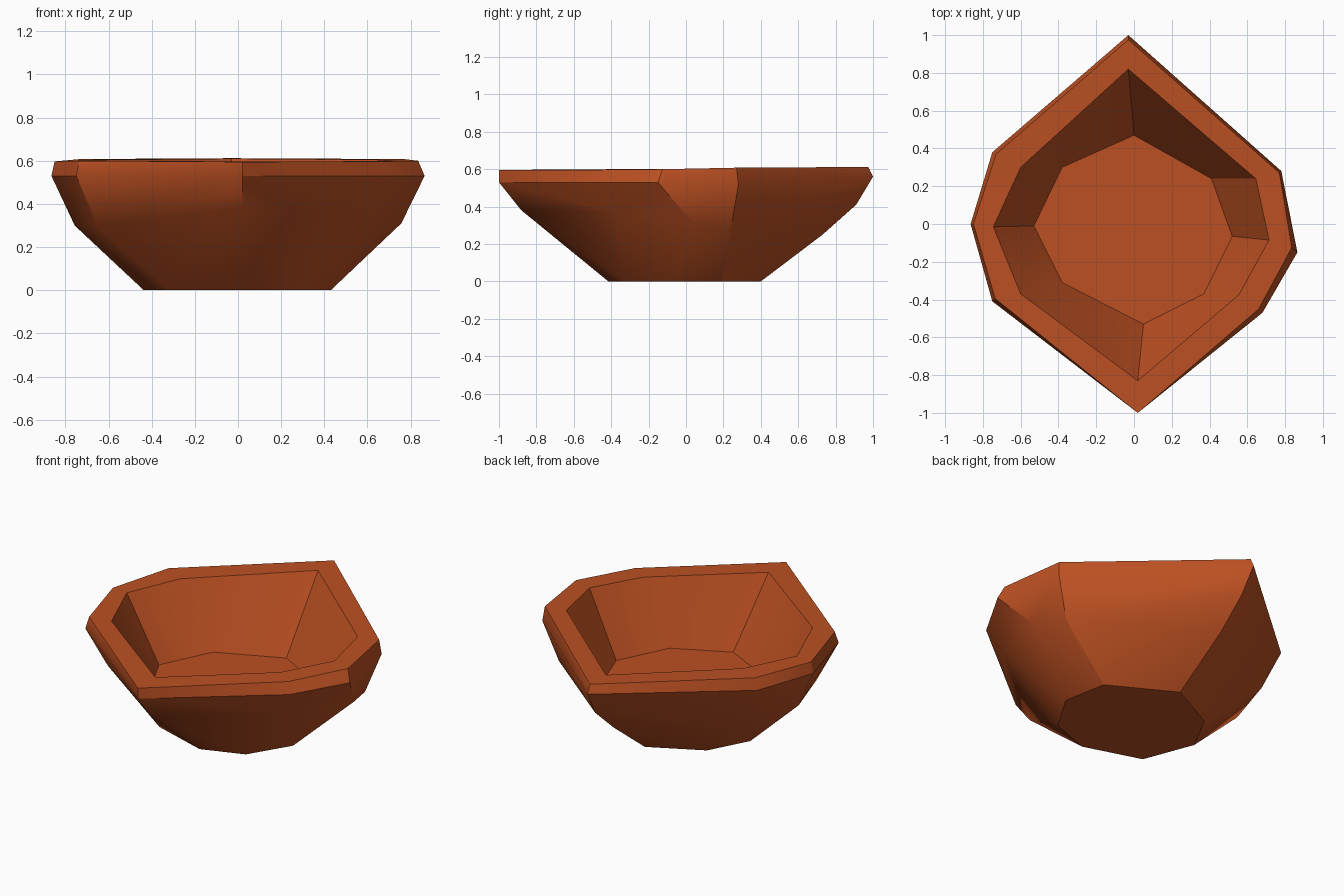
import bpy, bmesh, math

if "Cube" in bpy.data.objects:
    bpy.data.objects.remove(bpy.data.objects["Cube"])

clay = bpy.data.materials.new("terracotta")
clay.diffuse_color = (0.50, 0.08, 0.016, 1)
clay.use_nodes = True
clay.node_tree.nodes["Principled BSDF"].inputs["Base Color"].default_value = clay.diffuse_color

# Plan outlines, corners listed clockwise from the back
foot = [(0, .40), (.38, .19), (.43, -.08), (.28, -.325),
        (.03, -.415), (-.32, -.305), (-.437, 0), (-.31, .24)]
belly = [(-.02, .73), (.695, .24), (.757, .04), (.63, -.385),
         (.02, -.88), (-.65, -.335), (-.757, -.01), (-.66, .32)]
widest = [(-.03, 1), (.78, .28), (.865, -.15), (.68, -.47),
          (.02, -1), (-.75, -.41), (-.865, 0), (-.75, .38)]
rim = [(-.03, .975), (.77, .27), (.835, -.125), (.66, -.45),
       (.02, -1), (-.735, -.395), (-.85, 0), (-.73, .37)]
mouth = [(-.03, .82), (.645, .24), (.715, -.085), (.555, -.375),
         (.02, -.83), (-.60, -.37), (-.745, -.015), (-.60, .30)]
floor = [(0, .47), (.41, .24), (.52, -.065), (.37, -.37),
         (.05, -.53), (-.38, -.31), (-.53, -.01), (-.38, .30)]

# Each outline with its corner heights, from the foot up and back down inside
levels = [
    (foot, [0] * 8),
    (belly, [.25, .28, .31, .37, .38, .30, .30, .31]),
    (widest, [.56, .52, .53, .53, .53, .53, .53, .54]),
    (rim, [.612, .608, .60, .597, .595, .60, .597, .608]),
    (mouth, [.61, .605, .60, .598, .597, .60, .60, .605]),
    (floor, [.213] * 8),
]

bm = bmesh.new()
rings = [[bm.verts.new((x, y, z)) for (x, y), z in zip(outline, heights)]
         for outline, heights in levels]

# Extra bend in the back corner, between belly and widest outline
back_bend = bm.verts.new((-.02, .91, .41))


def outer_quad(a, b, c, d):
    """Split a wall panel along the diagonal that bulges outwards."""
    normal = (c.co - a.co).cross(d.co - b.co)
    middle = (a.co + b.co + c.co + d.co) / 4
    middle.z = 0
    if normal.dot(middle) < 0:
        normal.negate()
    if normal.dot(a.co + c.co - b.co - d.co) > 0:
        bm.faces.new((a, b, c))
        bm.faces.new((a, c, d))
    else:
        bm.faces.new((a, b, d))
        bm.faces.new((b, c, d))


# Walls between neighbouring outlines
for level, (lower, upper) in enumerate(zip(rings, rings[1:])):
    for i in range(8):
        j = (i + 1) % 8
        a, b, c, d = lower[i], lower[j], upper[j], upper[i]
        if level == 1 and i == 0:
            bm.faces.new((a, b, back_bend))
            a = back_bend
        elif level == 1 and j == 0:
            bm.faces.new((a, b, back_bend))
            b = back_bend
        if level < 3:
            outer_quad(a, b, c, d)
        else:
            bm.faces.new((a, b, c, d))

# Underside and inner floor
bm.faces.new(rings[0])
bm.faces.new(rings[-1])
bmesh.ops.recalc_face_normals(bm, faces=bm.faces)

mesh = bpy.data.meshes.new("bowl")
bm.to_mesh(mesh)
bm.free()
mesh.materials.append(clay)
bowl = bpy.data.objects.new("bowl", mesh)
bpy.context.collection.objects.link(bowl)
bpy.context.view_layer.objects.active = bowl
bowl.select_set(True)
bpy.ops.object.shade_smooth_by_angle(angle=math.radians(30))
